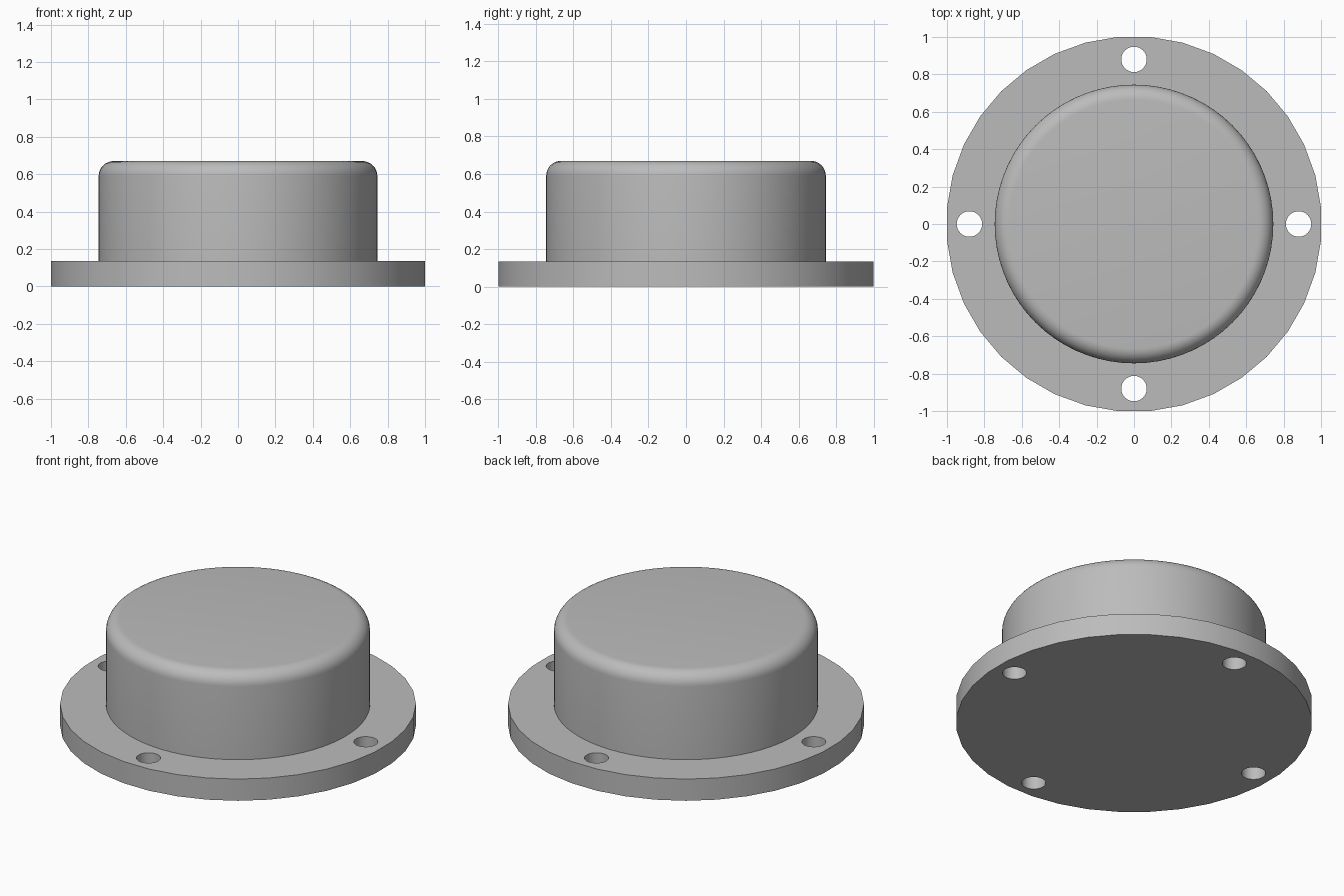
import bpy
import math

cube = bpy.data.objects.get("Cube")
if cube:
    bpy.data.objects.remove(cube, do_unlink=True)

FLANGE_TOP = 0.135
TOP = 0.67
BODY_R = 0.745
FILLET = 0.08

grey = bpy.data.materials.new("light_grey")
grey.use_nodes = True
colour = (0.5, 0.5, 0.5, 1)
grey.diffuse_color = colour
grey.node_tree.nodes["Principled BSDF"].inputs["Base Color"].default_value = colour


def lathe(name, profile, sides, turn=0.0, close_bottom=True):
    """Revolve (radius, height) points about z and cap the ends."""
    verts, faces = [], []
    for r, z in profile:
        for i in range(sides):
            a = turn + math.tau * i / sides
            verts.append((r * math.cos(a), r * math.sin(a), z))
    for k in range(len(profile) - 1):
        for i in range(sides):
            j = (i + 1) % sides
            lo, hi = k * sides, (k + 1) * sides
            faces.append((lo + i, lo + j, hi + j, hi + i))
    last = (len(profile) - 1) * sides
    faces.append([last + i for i in range(sides)])
    if close_bottom:
        faces.append(list(reversed(range(sides))))
    mesh = bpy.data.meshes.new(name)
    mesh.from_pydata(verts, [], faces)
    mesh.materials.append(grey)
    obj = bpy.data.objects.new(name, mesh)
    bpy.context.collection.objects.link(obj)
    return obj


def smooth(obj):
    bpy.ops.object.select_all(action="DESELECT")
    obj.select_set(True)
    bpy.context.view_layer.objects.active = obj
    bpy.ops.object.shade_smooth_by_angle(angle=math.radians(30))


# Mounting flange, flats facing the four axes
sides = 36
half = math.pi / sides
rim = 1 / math.cos(half)
flange = lathe("flange", [(rim, 0), (rim, FLANGE_TOP)], sides, half)

# Four bolt holes
for i in range(4):
    a = i * math.pi / 2
    cutter = lathe(f"bolt_hole_cutter_{i + 1}", [(0.068, -0.1), (0.068, 0.3)], 32)
    cutter.location = (0.88 * math.cos(a), 0.88 * math.sin(a), 0)
    cutter.hide_render = True
    cutter.hide_set(True)
    cut = flange.modifiers.new(f"bolt_hole_{i + 1}", "BOOLEAN")
    cut.operation = "DIFFERENCE"
    cut.solver = "EXACT"
    cut.object = cutter

# Bake the holes, then remove the cutters
depsgraph = bpy.context.evaluated_depsgraph_get()
drilled = bpy.data.meshes.new_from_object(flange.evaluated_get(depsgraph))
for cut in list(flange.modifiers):
    bpy.data.objects.remove(cut.object, do_unlink=True)
flange.modifiers.clear()
flange.data = drilled
smooth(flange)

# Round housing with a filleted top edge
profile = [(BODY_R, FLANGE_TOP)]
for k in range(9):
    a = k / 8 * math.pi / 2
    profile.append((BODY_R - FILLET + FILLET * math.cos(a),
                    TOP - FILLET + FILLET * math.sin(a)))
body = lathe("housing", profile, 72, close_bottom=False)
smooth(body)
